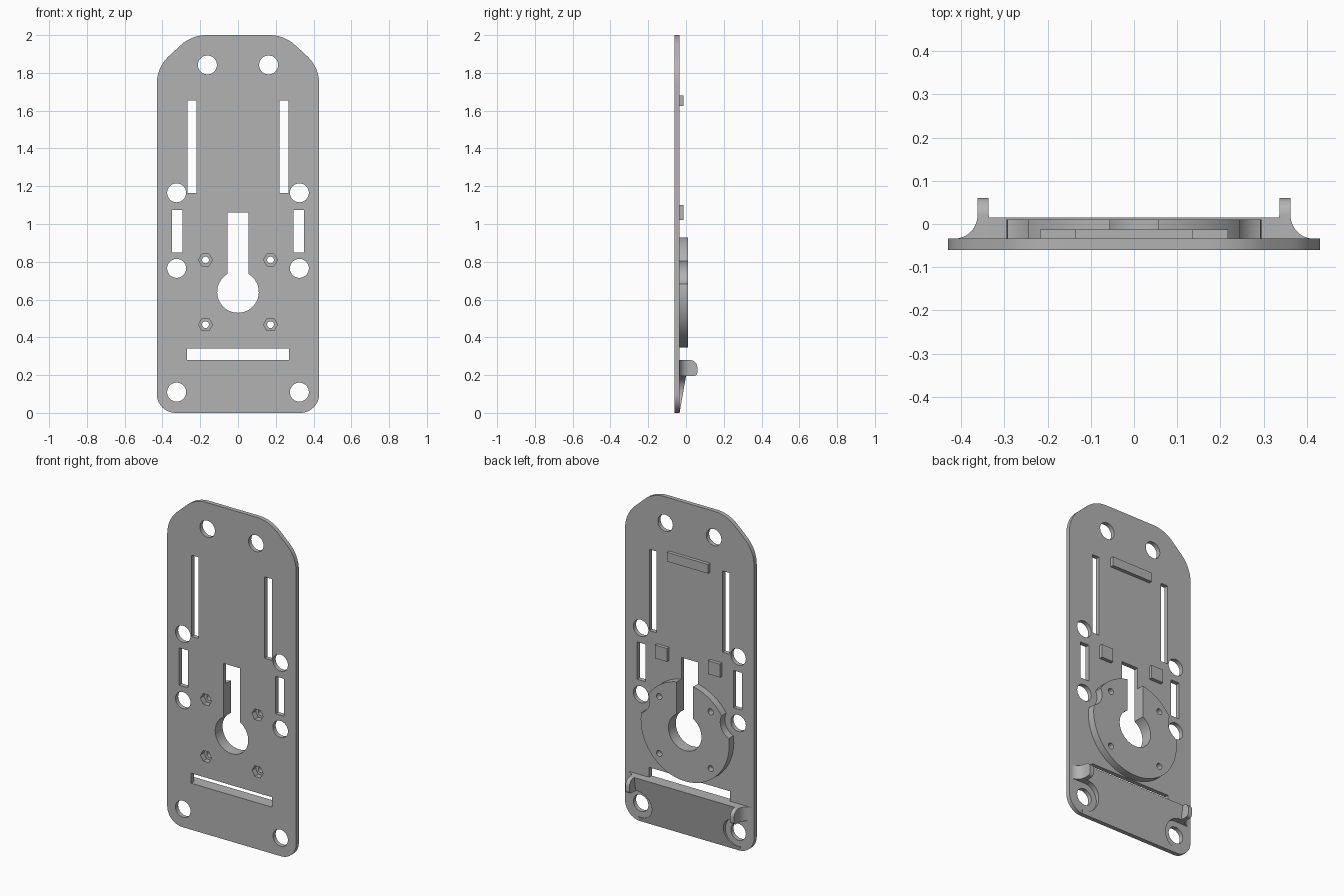
import bpy, bmesh, math
from mathutils import Vector

if "Cube" in bpy.data.objects:
    bpy.data.objects.remove(bpy.data.objects["Cube"], do_unlink=True)

gray = bpy.data.materials.new("plain gray")
gray.use_nodes = True
gray.diffuse_color = (0.45, 0.45, 0.45, 1)
gray.node_tree.nodes["Principled BSDF"].inputs["Base Color"].default_value = (0.45, 0.45, 0.45, 1)

FRONT, BACK = -0.06, -0.034
DISC_BACK = 0.01


def arc(cx, cy, r, start=0, end=360, n=48):
    """Points along an arc; a full circle leaves out the repeated end point."""
    count = n if end - start == 360 else n + 1
    angles = [math.radians(start + (end - start) * i / n) for i in range(count)]
    return [(cx + r * math.cos(a), cy + r * math.sin(a)) for a in angles]


def rect(x0, x1, z0, z1):
    return [(x0, z0), (x1, z0), (x1, z1), (x0, z1)]


def rounded(corners, n=10):
    """Round each (x, y, radius) corner of a convex outline."""
    out = []
    for i, (x, y, r) in enumerate(corners):
        p = Vector((x, y))
        a = (Vector(corners[i - 1][:2]) - p).normalized()
        b = (Vector(corners[(i + 1) % len(corners)][:2]) - p).normalized()
        if r == 0:
            out.append(tuple(p))
            continue
        half = a.angle(b) / 2
        c = p + (a + b).normalized() * r / math.sin(half)
        s = p + a * r / math.tan(half) - c
        e = p + b * r / math.tan(half) - c
        for k in range(n + 1):
            t = s.lerp(e, k / n).normalized() * r
            out.append(tuple(c + t))
    return out


def prisms(name, outlines, axis, lo, hi):
    """Extrude flat outlines along one axis into a single object."""
    place = {"x": lambda p, h: (h, p[0], p[1]),
             "y": lambda p, h: (p[0], h, p[1]),
             "z": lambda p, h: (p[0], p[1], h)}[axis]
    bm = bmesh.new()
    for pts in outlines:
        low = [bm.verts.new(place(p, lo)) for p in pts]
        high = [bm.verts.new(place(p, hi)) for p in pts]
        bm.faces.new(low)
        bm.faces.new(high)
        for i in range(len(pts)):
            bm.faces.new((low[i - 1], low[i], high[i], high[i - 1]))
    bmesh.ops.recalc_face_normals(bm, faces=bm.faces)
    mesh = bpy.data.meshes.new(name)
    bm.to_mesh(mesh)
    bm.free()
    mesh.materials.append(gray)
    obj = bpy.data.objects.new(name, mesh)
    bpy.context.collection.objects.link(obj)
    return obj


def cut(obj, cutters):
    """Subtract the cutters and keep the finished mesh."""
    for c in cutters:
        mod = obj.modifiers.new("cut", "BOOLEAN")
        mod.operation, mod.solver, mod.object = "DIFFERENCE", "EXACT", c
    deps = bpy.context.evaluated_depsgraph_get()
    mesh = bpy.data.meshes.new_from_object(obj.evaluated_get(deps))
    obj.modifiers.clear()
    obj.data = mesh


def mirrored(outline):
    return [outline, [(-x, z) for x, z in outline]]


# Plate, keyhole disc and lower wedge
half = [(0.43, 0, 0.1), (0.43, 1.83, 0.2), (0.245, 2.0, 0.2)]
outline = half + [(-x, z, r) for x, z, r in reversed(half)]
plate = prisms("back_plate", [rounded(outline)], "y", FRONT, BACK)
disc = prisms("keyhole_disc", [arc(0, 0.64, 0.295, n=96)], "y", BACK, DISC_BACK)
wedge = prisms("lower_wedge", [[(BACK, 0), (0.015, 0.28), (BACK, 0.28)]], "x", -0.34, 0.34)

# Cutters: round holes, slots, keyhole, screw holes and nut pockets
holes = []
for x, z in [(0.325, 0.11), (0.325, 0.765), (0.325, 1.165), (0.162, 1.842)]:
    holes += mirrored(arc(x, z, 0.05))
holes += mirrored(rect(0.22, 0.268, 1.165, 1.655))
holes += mirrored(rect(0.293, 0.35, 0.85, 1.075))
holes.append(rect(-0.27, 0.27, 0.28, 0.34))
hole_cutter = prisms("hole_cutter", holes, "y", -0.2, 0.2)

slot = math.degrees(math.acos(0.055 / 0.11))
keyhole = arc(0, 0.64, 0.11, 180 - slot, 360 + slot) + [(0.055, 1.06), (-0.055, 1.06)]
keyhole_cutter = prisms("keyhole_cutter", [keyhole], "y", -0.2, 0.2)

screws, nuts = [], []
for z in (0.467, 0.81):
    screws += mirrored(arc(0.172, z, 0.018, n=24))
    nuts += mirrored(arc(0.172, z, 0.037, n=6))
screw_cutter = prisms("screw_cutter", screws, "y", -0.2, 0.2)
nut_cutter = prisms("nut_cutter", nuts, "y", -0.2, -0.026)

notch_cutter = prisms("notch_cutter", mirrored(arc(0.325, 0.765, 0.09)), "y", -0.2, 0.2)
clearance_cutter = prisms("clearance_cutter", mirrored(arc(0.325, 0.11, 0.086)), "y", -0.2, 0.2)

cut(plate, [hole_cutter, keyhole_cutter, screw_cutter, nut_cutter])
cut(disc, [keyhole_cutter, screw_cutter, nut_cutter, notch_cutter])
cut(wedge, [clearance_cutter])
for c in (hole_cutter, keyhole_cutter, screw_cutter, nut_cutter, notch_cutter, clearance_cutter):
    bpy.data.objects.remove(c, do_unlink=True)

# Raised bar and pads on the back
parts = [plate, disc, wedge]
parts.append(prisms("upper_bar", [rect(-0.137, 0.137, 1.625, 1.68)], "y", BACK, -0.013))
parts.append(prisms("locating_pads", mirrored(rect(0.137, 0.217, 1.02, 1.1)), "y", BACK, -0.013))

# Hook ears with curved outer feet
ear = rounded([(BACK, 0.195, 0), (0.06, 0.195, 0.02), (0.06, 0.28, 0.04), (BACK, 0.28, 0)])
foot = [(0.335, 0.02), (0.335, BACK)] + arc(0.416, 0.02, 0.054, 180, 270, 12)[::-1]
for side, s in (("left", 1), ("right", -1)):
    parts.append(prisms(side + "_ear", [ear], "x", s * 0.336, s * 0.362))
    parts.append(prisms(side + "_ear_foot", [[(s * x, y) for x, y in foot]], "z", 0.195, 0.28))

# Smooth curved walls, keep hard edges
for p in parts:
    p.data.shade_smooth()
    p.data.set_sharp_from_angle(angle=math.radians(30))
